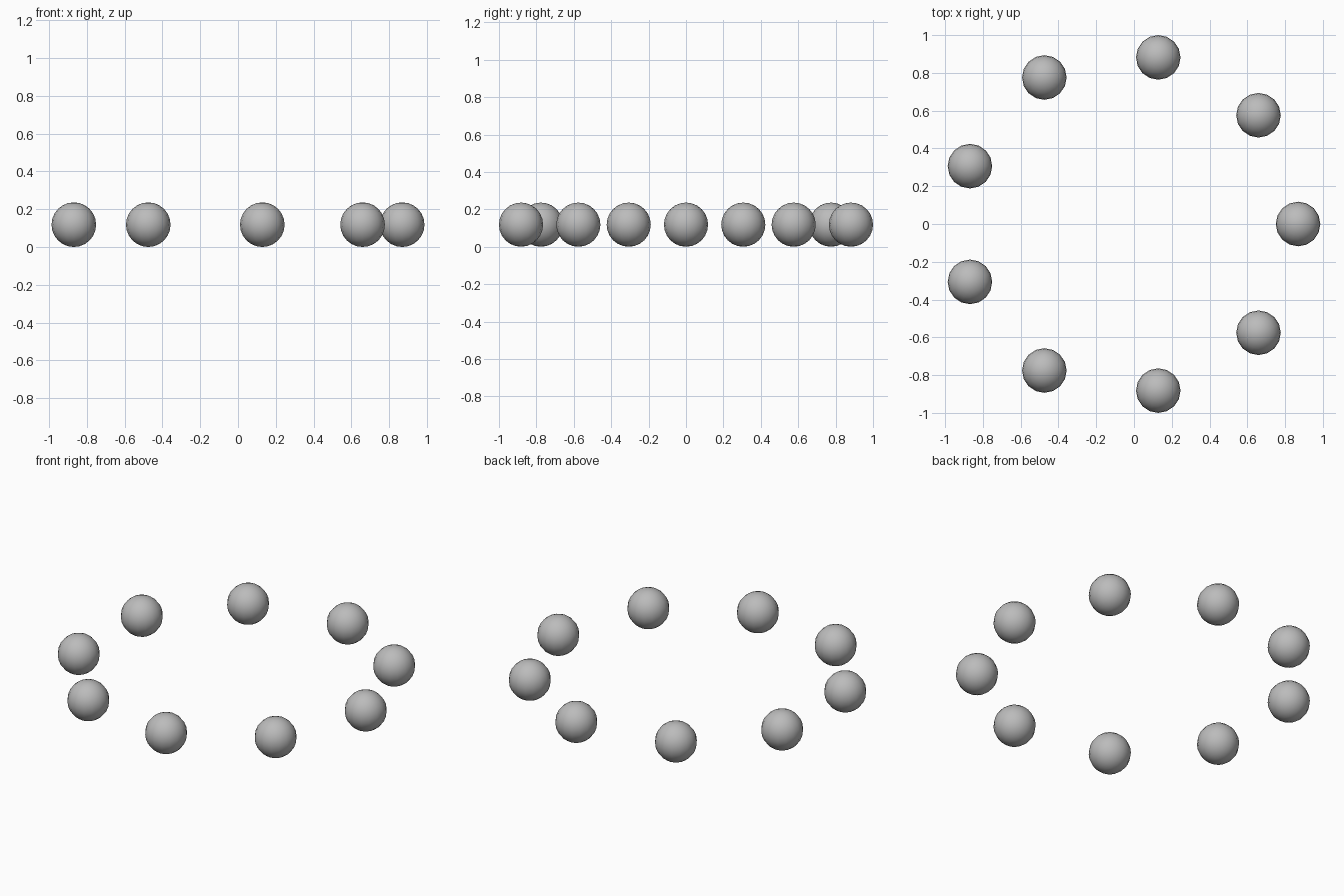
import bpy
from math import cos, sin, tau

cube = bpy.data.objects.get("Cube")
if cube:
    bpy.data.objects.remove(cube, do_unlink=True)

COUNT = 9
BALL_RADIUS = 0.118
RING_RADIUS = 0.8956
# Shift that centres the odd-numbered ring on x = 0
RING_X = -RING_RADIUS * (1 - cos(tau / 18)) / 2

# Plain grey finish
GREY = (0.5, 0.5, 0.5, 1)
grey = bpy.data.materials.new("grey")
grey.use_nodes = True
grey.diffuse_color = GREY
grey.node_tree.nodes["Principled BSDF"].inputs["Base Color"].default_value = GREY

# Ring of separate balls resting on the floor
for i in range(COUNT):
    angle = tau * i / COUNT
    bpy.ops.mesh.primitive_uv_sphere_add(
        segments=16, ring_count=12, radius=BALL_RADIUS,
        location=(RING_X + RING_RADIUS * cos(angle),
                  RING_RADIUS * sin(angle), BALL_RADIUS))
    ball = bpy.context.object
    ball.name = f"ball_{i + 1}"
    ball.data.materials.append(grey)
    bpy.ops.object.shade_smooth()
